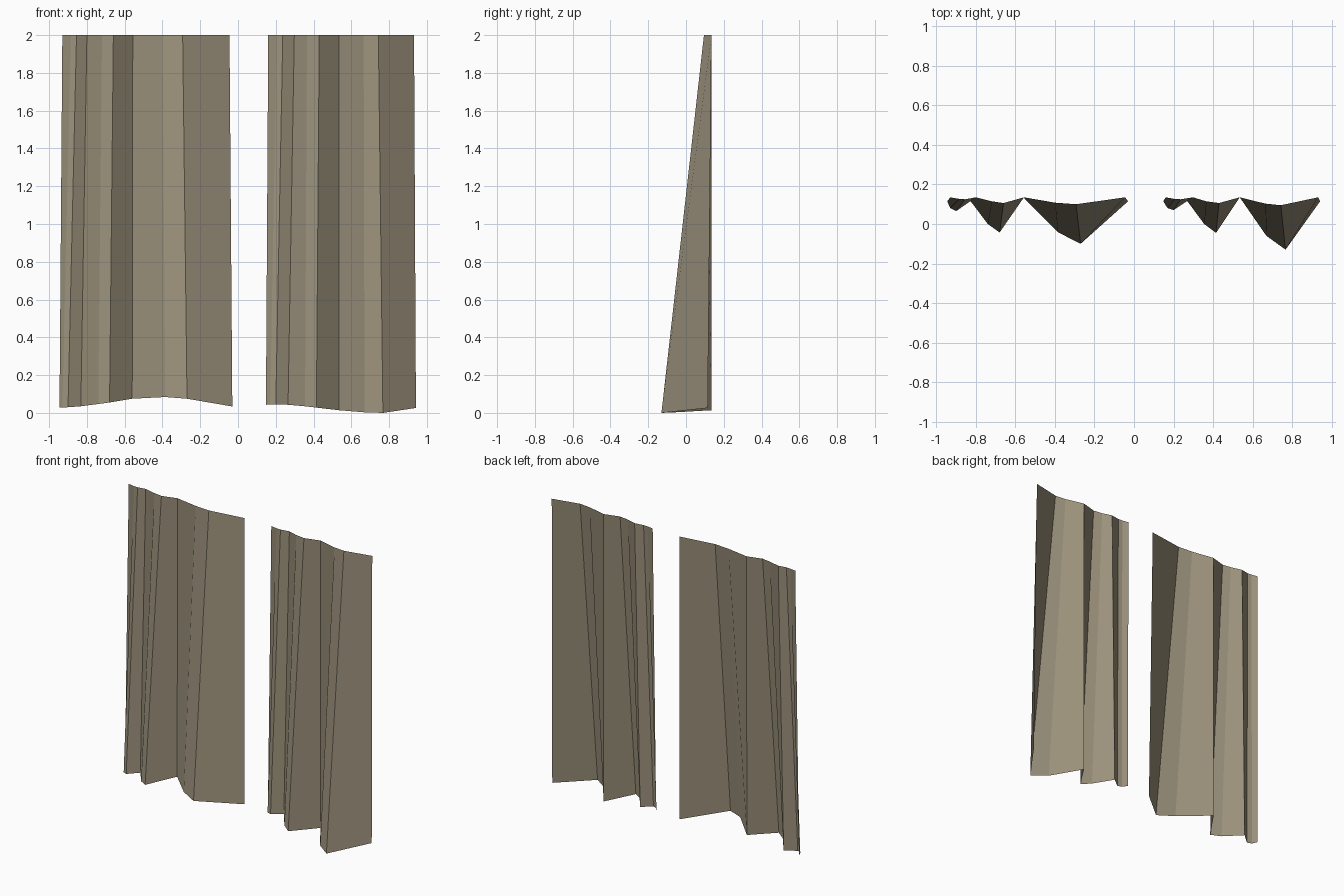
import bpy
import bmesh

# Remove only the default cube
default_cube = bpy.data.objects.get("Cube")
if default_cube:
    bpy.data.objects.remove(default_cube, do_unlink=True)

HEIGHT = 2.0

# Single cloth colour
cloth = bpy.data.materials.new("taupe cloth")
cloth.use_nodes = True
cloth_colour = (0.33, 0.285, 0.2, 1.0)
cloth.diffuse_color = cloth_colour
shader = next(n for n in cloth.node_tree.nodes if n.type == "BSDF_PRINCIPLED")
shader.inputs["Base Color"].default_value = cloth_colour
shader.inputs["Roughness"].default_value = 0.9


def make_curtain(name, hem, header):
    """Loft a thin pleated sheet from the flared hem up to the flatter header."""
    bm = bmesh.new()
    low = [bm.verts.new(point) for point in hem]
    high = [bm.verts.new((x, y, HEIGHT)) for x, y in header]
    for i in range(len(low) - 1):
        bm.faces.new((low[i], low[i + 1], high[i + 1], high[i]))
    mesh = bpy.data.meshes.new(name)
    bm.to_mesh(mesh)
    bm.free()
    mesh.materials.append(cloth)
    curtain = bpy.data.objects.new(name, mesh)
    bpy.context.scene.collection.objects.link(curtain)
    return curtain


# Pleat ridges and valleys of the right curtain: hem (x, y, z), header (x, y)
make_curtain(
    "right_curtain",
    hem=[(-.945, .115, .028), (-.93, .08, .028), (-.9, .065, .03),
         (-.832, .122, .035), (-.74, 0, .047), (-.68, -.043, .055),
         (-.56, .135, .075), (-.385, -.042, .084), (-.27, -.1, .075),
         (-.03, .115, .034)],
    header=[(-.93, .135), (-.885, .127), (-.855, .125), (-.8, .135),
            (-.72, .115), (-.66, .106), (-.557, .135), (-.4, .108),
            (-.293, .1), (-.045, .135)],
)

# Pleat ridges and valleys of the left curtain
make_curtain(
    "left_curtain",
    hem=[(.148, .115, .043), (.17, .08, .044), (.2, .07, .045),
         (.265, .122, .043), (.355, 0, .035), (.415, -.045, .028),
         (.535, .135, .014), (.67, -.06, .003), (.767, -.13, 0),
         (.942, .115, .026)],
    header=[(.16, .135), (.205, .127), (.237, .125), (.298, .135),
            (.365, .115), (.43, .106), (.535, .135), (.665, .103),
            (.743, .095), (.932, .135)],
)
